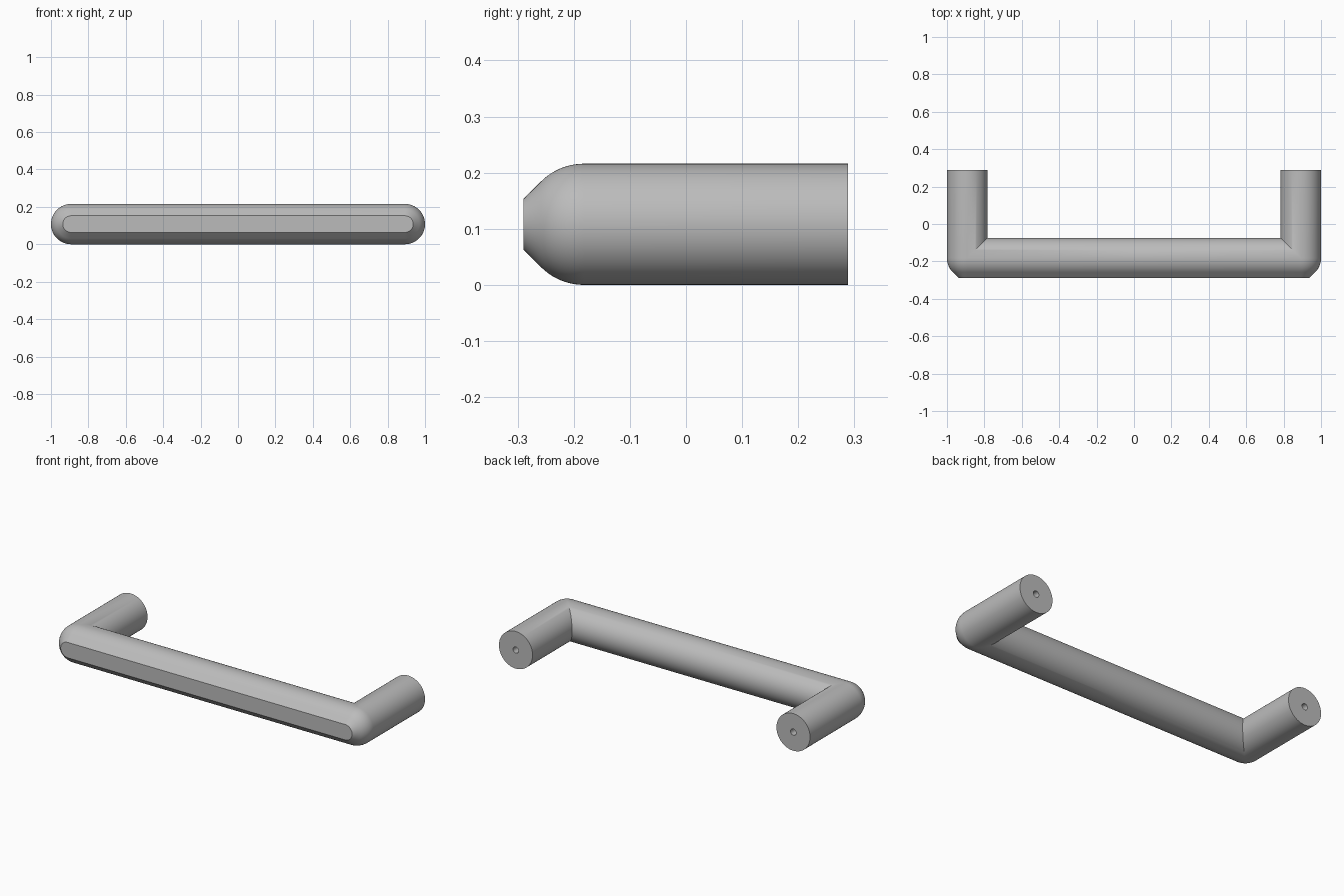
import bpy, bmesh
from math import sin, cos, pi, radians

cube = bpy.data.objects.get("Cube")
if cube:
    bpy.data.objects.remove(cube, do_unlink=True)

R = 0.108                      # tube radius
XC, YC, ZC = 1 - R, -0.182, R  # corner where leg and bar axes meet
FRONT, BACK = -0.29, 0.289
HOLE_R, HOLE_DEPTH = 0.018, 0.16
N = 32                         # segments per half circle

bm = bmesh.new()
angles = [-pi / 2 + pi * i / N for i in range(N + 1)]


def verts(points):
    return [bm.verts.new(p) for p in points]


def bridge(a, b, closed=False):
    for i in range(len(a) if closed else len(a) - 1):
        j = (i + 1) % len(a)
        bm.faces.new((a[i], a[j], b[j], b[i]))


def half_stadium(r, y):
    arc = [(XC + r * cos(a), y, ZC + r * sin(a)) for a in angles]
    return verts([(0, y, ZC - r)] + arc + [(0, y, ZC + r)])


def ring(r, y):
    return verts([(XC + r * cos(a), y, ZC + r * sin(a))
                  for a in (-pi / 2 + pi * i / N for i in range(2 * N))])


# Rounded front: quarter-round to 45 degrees, then a tangent chamfer to a flat
steps = 10
profile = [(R * cos(t), YC - R * sin(t))
           for t in (radians(45) * i / steps for i in range(steps + 1))]
r45, y45 = profile[-1]
profile.append((r45 - (y45 - FRONT), FRONT))
rings = [half_stadium(r, y) for r, y in profile]
for a, b in zip(rings, rings[1:]):
    bridge(a, b)
bm.faces.new(rings[-1])

# Rear half of the bar, ending on the mitre with the leg
mitre = [(XC - R * cos(a), YC + R * cos(a), ZC + R * sin(a)) for a in angles]
bridge(verts(mitre), verts([(0, y, z) for x, y, z in mitre]))

# Leg, starting at the corner outside and at the mitre inside
outer = [(XC + R * cos(a), YC, ZC + R * sin(a)) for a in angles]
leg_start = verts(outer + mitre[-2:0:-1])
leg_end = ring(R, BACK)
bridge(leg_start, leg_end, True)

# Flat leg end with a blind screw hole
rim = ring(HOLE_R, BACK)
bottom = ring(HOLE_R, BACK - HOLE_DEPTH)
bridge(leg_end, rim, True)
bridge(rim, bottom, True)
bm.faces.new(bottom)

bmesh.ops.remove_doubles(bm, verts=bm.verts, dist=0.0001)
bmesh.ops.recalc_face_normals(bm, faces=bm.faces)
mesh = bpy.data.meshes.new("pull_handle")
bm.to_mesh(mesh)
bm.free()

handle = bpy.data.objects.new("pull_handle", mesh)
bpy.context.collection.objects.link(handle)

# Brushed grey finish
grey = bpy.data.materials.new("grey")
grey.use_nodes = True
color = (0.5, 0.5, 0.5, 1)
grey.diffuse_color = color
grey.node_tree.nodes["Principled BSDF"].inputs["Base Color"].default_value = color
mesh.materials.append(grey)

bpy.ops.object.select_all(action='DESELECT')
handle.select_set(True)
bpy.context.view_layer.objects.active = handle
bpy.ops.object.shade_smooth_by_angle(angle=radians(30))

# Other half
mirror = handle.modifiers.new("mirror", 'MIRROR')
mirror.use_axis[0] = True
mirror.use_clip = True
